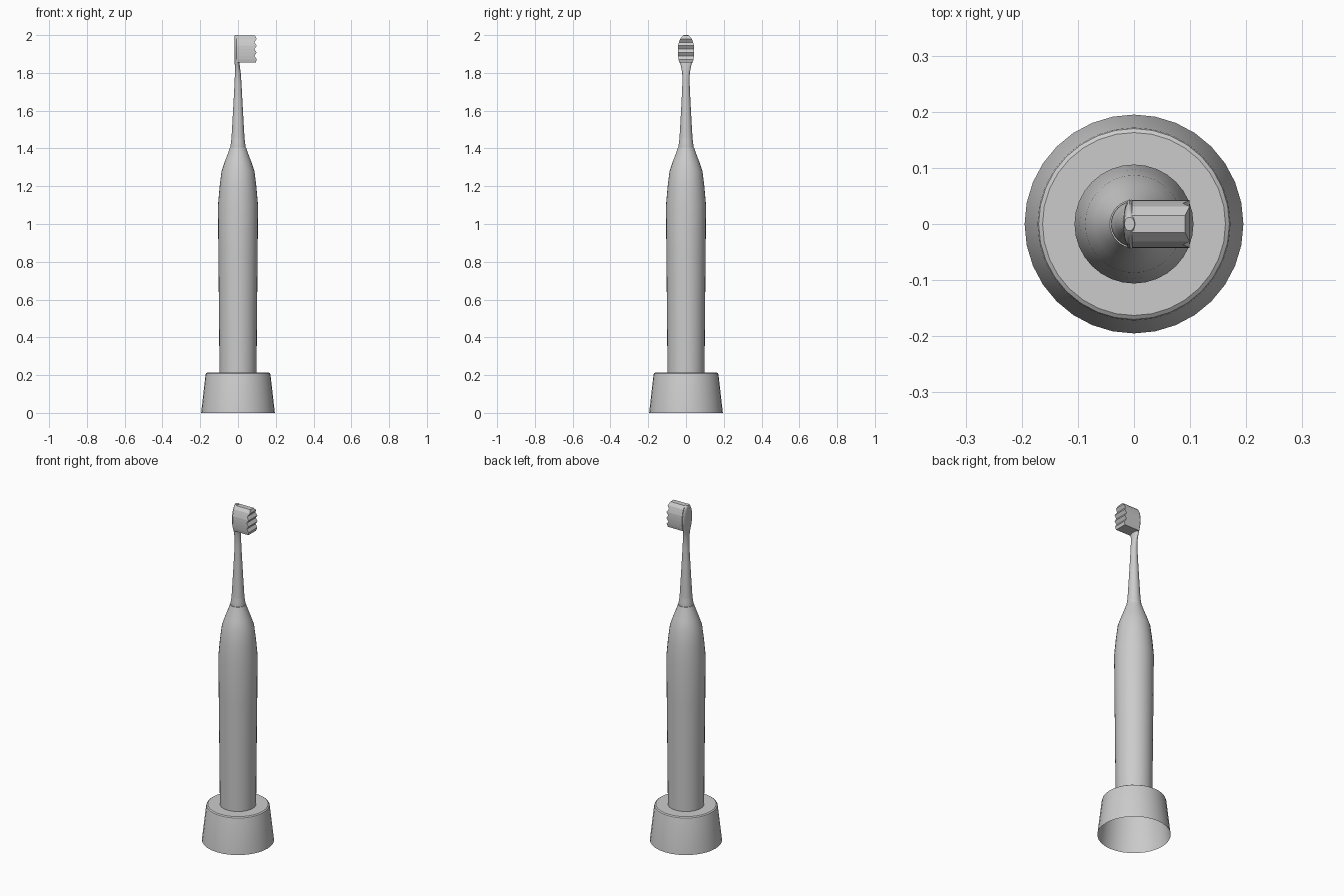
import bpy, bmesh, math

if "Cube" in bpy.data.objects:
    bpy.data.objects.remove(bpy.data.objects["Cube"])


def finish(name, bm, smooth=True):
    bmesh.ops.recalc_face_normals(bm, faces=bm.faces)
    me = bpy.data.meshes.new(name)
    bm.to_mesh(me)
    bm.free()
    ob = bpy.data.objects.new(name, me)
    bpy.context.collection.objects.link(ob)
    if smooth:
        bpy.ops.object.select_all(action='DESELECT')
        ob.select_set(True)
        bpy.context.view_layer.objects.active = ob
        bpy.ops.object.shade_smooth_by_angle(angle=math.radians(30))
    return ob


def loft(name, rings, sides=32, cap_bottom=True, cap_top=True):
    """Skin elliptical rings given as (z, centre x, radius x, radius y)."""
    bm = bmesh.new()
    loops = []
    for z, cx, rx, ry in rings:
        loops.append([bm.verts.new((cx + rx * math.cos(2 * math.pi * i / sides),
                                    ry * math.sin(2 * math.pi * i / sides), z))
                      for i in range(sides)])
    for a, b in zip(loops, loops[1:]):
        for i in range(sides):
            j = (i + 1) % sides
            bm.faces.new((a[i], a[j], b[j], b[i]))
    if cap_bottom:
        bm.faces.new(loops[0][::-1])
    if cap_top:
        bm.faces.new(loops[-1])
    return finish(name, bm)


def lathe(name, profile, **kw):
    return loft(name, [(z, 0, r, r) for r, z in profile], **kw)


# Charging base: tapered shell, open underneath
lathe("charging_base", [(0.195, 0), (0.172, 0.203), (0.170, 0.209), (0.163, 0.214)],
      cap_bottom=False)

# Handle with rounded shoulder
lathe("handle", [(0.098, 0.212), (0.101, 0.55), (0.104, 0.85), (0.106, 1.10),
                 (0.097, 1.20), (0.087, 1.28), (0.070, 1.33), (0.053, 1.375),
                 (0.043, 1.405)])

# Collar where the brush head plugs in
lathe("collar", [(0.040, 1.400), (0.0405, 1.412), (0.037, 1.432), (0.0345, 1.455)])

# Neck flowing into the flat paddle head
loft("brush_neck", [
    (1.455, 0, 0.0345, 0.0345), (1.55, 0, 0.029, 0.029),
    (1.65, 0, 0.0235, 0.0235), (1.75, 0, 0.018, 0.019),
    (1.80, -0.001, 0.0155, 0.020), (1.84, -0.004, 0.013, 0.028),
    (1.87, -0.007, 0.0115, 0.036), (1.90, -0.008, 0.011, 0.0425),
    (1.93, -0.008, 0.011, 0.0435), (1.96, -0.008, 0.011, 0.038),
    (1.985, -0.008, 0.010, 0.026), (1.995, -0.008, 0.010, 0.018),
    (2.0, -0.008, 0.009, 0.012)])

# Bristle block: (z, half width, tip x), with a zigzag front
rows = [(1.997, 0.015, 0.091), (1.980, 0.031, 0.099), (1.962, 0.037, 0.087),
        (1.944, 0.042, 0.099), (1.926, 0.043, 0.087), (1.908, 0.043, 0.099),
        (1.890, 0.042, 0.087), (1.872, 0.040, 0.099), (1.854, 0.036, 0.094)]
bm = bmesh.new()
quads = [[bm.verts.new(p) for p in ((-0.004, -w, z), (x, -w, z), (x, w, z), (-0.004, w, z))]
         for z, w, x in rows]
for a, b in zip(quads, quads[1:]):
    for i in range(4):
        j = (i + 1) % 4
        bm.faces.new((a[i], a[j], b[j], b[i]))
bm.faces.new(quads[0])
bm.faces.new(quads[-1])
finish("bristles", bm, smooth=False)
